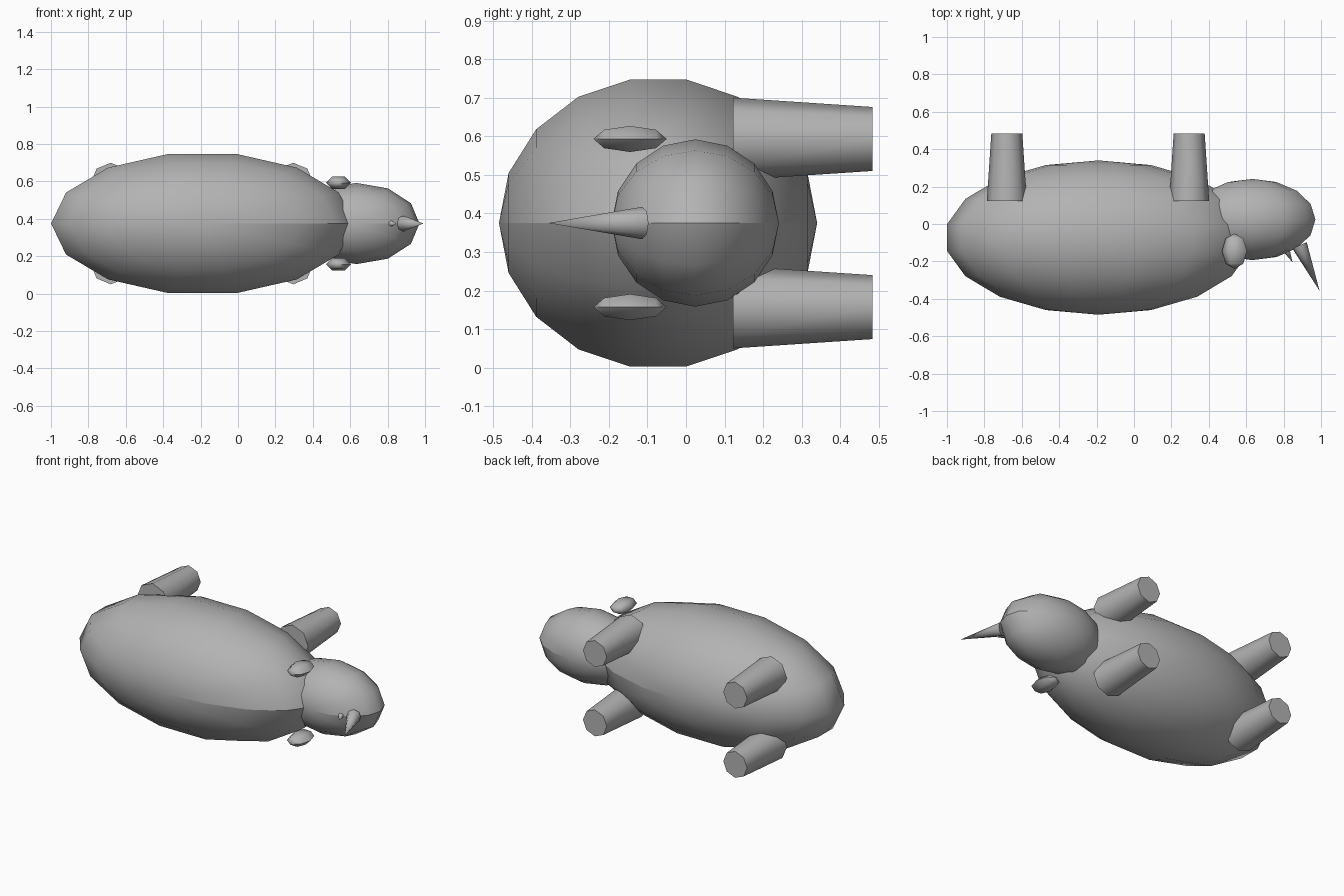
import bpy
import bmesh
from math import radians, sin, cos, pi
from mathutils import Vector

cube = bpy.data.objects.get("Cube")
if cube:
    bpy.data.objects.remove(cube, do_unlink=True)

MID_Z = 0.375  # the animal lies on its side, mirrored about this height

grey = bpy.data.materials.new("hide grey")
grey.use_nodes = True
grey.diffuse_color = (0.45, 0.45, 0.45, 1)
grey.node_tree.nodes["Principled BSDF"].inputs["Base Color"].default_value = (0.45, 0.45, 0.45, 1)


def ellipsoid(name, center, radii, segments, rings):
    """Low-poly ellipsoid with its poles along y and a hard seam on +x."""
    bm = bmesh.new()

    def point(lat, lon):
        return bm.verts.new((radii[0] * cos(lat) * cos(lon),
                             radii[1] * sin(lat),
                             radii[2] * cos(lat) * sin(lon)))

    loops = [[point(-pi / 2 + pi * r / rings, 2 * pi * s / segments)
              for s in range(segments)] for r in range(1, rings)]
    poles = point(-pi / 2, 0), point(pi / 2, 0)
    for s in range(segments):
        n = (s + 1) % segments
        bm.faces.new((poles[0], loops[0][s], loops[0][n]))
        bm.faces.new((poles[1], loops[-1][n], loops[-1][s]))
        for low, high in zip(loops, loops[1:]):
            bm.faces.new((low[s], high[s], high[n], low[n]))
    bmesh.ops.recalc_face_normals(bm, faces=bm.faces)
    for face in bm.faces:
        face.smooth = True
    seam = [poles[0]] + [loop[0] for loop in loops] + [poles[1]]
    for a, b in zip(seam, seam[1:]):
        bm.edges.get((a, b)).smooth = False
    mesh = bpy.data.meshes.new(name)
    bm.to_mesh(mesh)
    bm.free()
    mesh.materials.append(grey)
    obj = bpy.data.objects.new(name, mesh)
    obj.location = center
    bpy.context.collection.objects.link(obj)


def cone(name, start, end, r_start, r_end):
    """Eight-sided tapered tube from start to end with smooth sides."""
    start, end = Vector(start), Vector(end)
    axis = end - start
    bpy.ops.mesh.primitive_cone_add(vertices=8, radius1=r_start, radius2=r_end,
                                    depth=axis.length, location=(start + end) / 2,
                                    rotation=axis.to_track_quat('Z', 'Y').to_euler())
    obj = bpy.context.object
    obj.name = name
    obj.data.materials.append(grey)
    bpy.ops.object.shade_smooth_by_angle(angle=radians(60))


# Body and head
ellipsoid("body", (-0.19, -0.0725, MID_Z), (0.822, 0.4125, 0.388), 14, 9)
ellipsoid("head", (0.633, 0.024, MID_Z), (0.337, 0.217, 0.217), 12, 8)

# Ears and legs, one of each per side
for side, sign in (("left", -1), ("right", 1)):
    z = MID_Z + sign * 0.218
    ellipsoid(side + "_ear", (0.537, -0.145, z), (0.067, 0.095, 0.039), 6, 4)
    for end, x in (("front", 0.295), ("back", -0.68)):
        cone(f"{end}_{side}_leg", (x, 0.122, z), (x, 0.483, z), 0.107, 0.083)

# Horns on the snout
cone("large_horn", (0.885, -0.114, MID_Z), (0.992, -0.357, MID_Z), 0.042, 0)
cone("small_horn", (0.815, -0.14, MID_Z), (0.848, -0.206, MID_Z), 0.018, 0)
